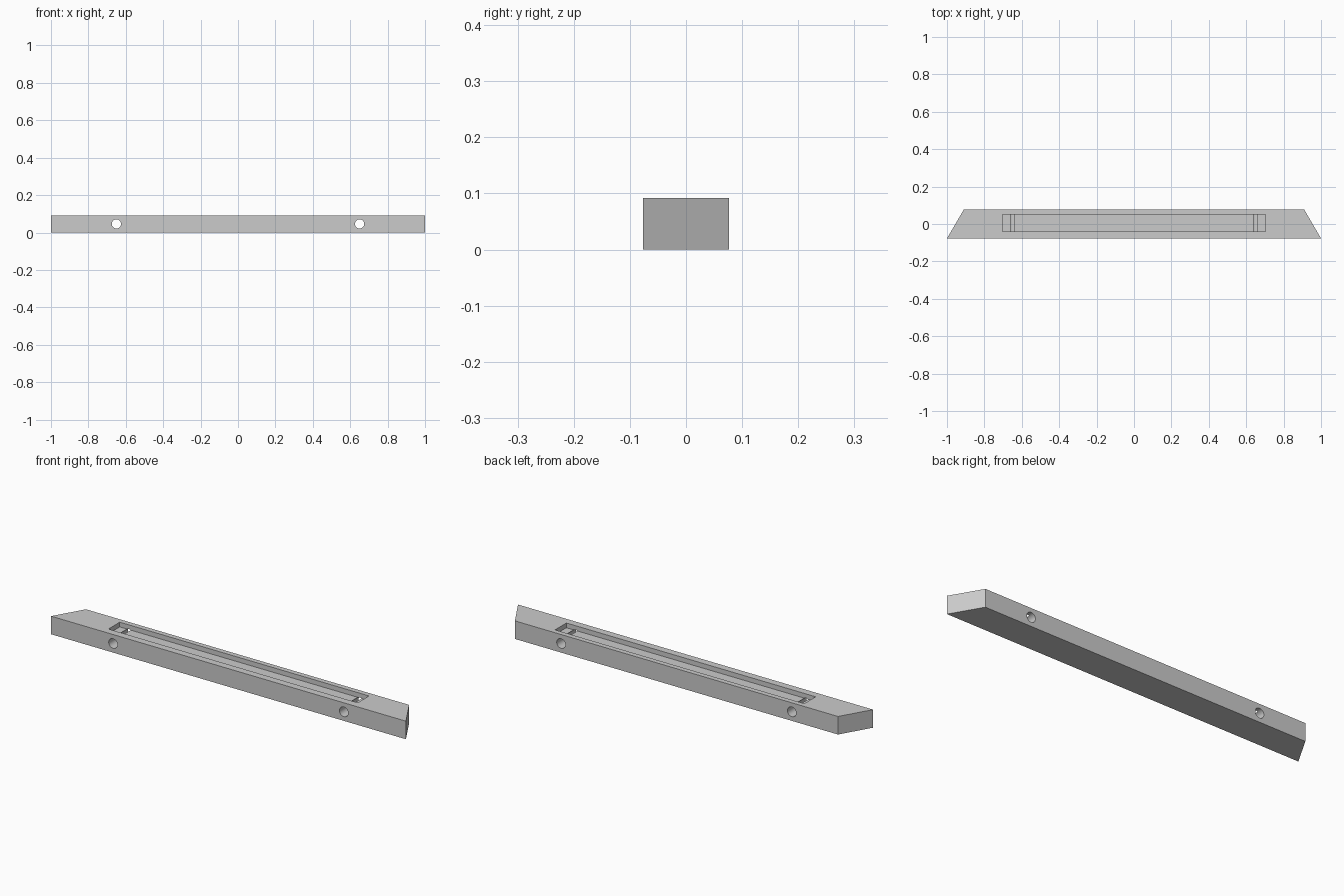
import bpy, bmesh, math

cube = bpy.data.objects.get("Cube")
if cube:
    bpy.data.objects.remove(cube, do_unlink=True)

HALF_Y, HEIGHT = 0.077, 0.092

grey = bpy.data.materials.new("plain grey")
grey.use_nodes = True
colour = (0.6, 0.6, 0.6, 1)
grey.diffuse_color = colour
grey.node_tree.nodes["Principled BSDF"].inputs["Base Color"].default_value = colour


def prism(name, outline, z0, z1):
    """Extrude a flat outline from z0 up to z1."""
    bm = bmesh.new()
    base = bm.faces.new([bm.verts.new((x, y, z0)) for x, y in outline])
    top = bmesh.ops.extrude_face_region(bm, geom=[base])["geom"]
    verts = [g for g in top if isinstance(g, bmesh.types.BMVert)]
    bmesh.ops.translate(bm, verts=verts, vec=(0, 0, z1 - z0))
    bmesh.ops.recalc_face_normals(bm, faces=bm.faces[:])
    mesh = bpy.data.meshes.new(name)
    bm.to_mesh(mesh)
    bm.free()
    obj = bpy.data.objects.new(name, mesh)
    bpy.context.collection.objects.link(obj)
    return obj


def cut(target, cutter):
    """Subtract the cutter, then discard it."""
    cutter.hide_render = True
    mod = target.modifiers.new("cut", "BOOLEAN")
    mod.operation, mod.solver, mod.object = "DIFFERENCE", "EXACT", cutter
    bpy.context.view_layer.objects.active = target
    bpy.ops.object.modifier_apply(modifier=mod.name)
    bpy.data.objects.remove(cutter, do_unlink=True)


# Bar with mitred ends
bar = prism("mitred_bar", [(-1, -HALF_Y), (1, -HALF_Y), (0.91, HALF_Y), (-0.91, HALF_Y)], 0, HEIGHT)
bar.data.materials.append(grey)

# Shallow slot along the top
cut(bar, prism("slot_cutter", [(-0.702, -0.04), (0.702, -0.04), (0.702, 0.051), (-0.702, 0.051)], 0.068, 0.12))

# Cross holes, which break through the slot floor
for x in (-0.65, 0.65):
    bpy.ops.mesh.primitive_cylinder_add(vertices=32, radius=0.0245, depth=0.3,
                                        location=(x, 0, HEIGHT / 2), rotation=(math.pi / 2, 0, 0))
    cut(bar, bpy.context.object)

bpy.ops.object.select_all(action="DESELECT")
bar.select_set(True)
bpy.context.view_layer.objects.active = bar
bpy.ops.object.shade_smooth_by_angle(angle=math.radians(30))
